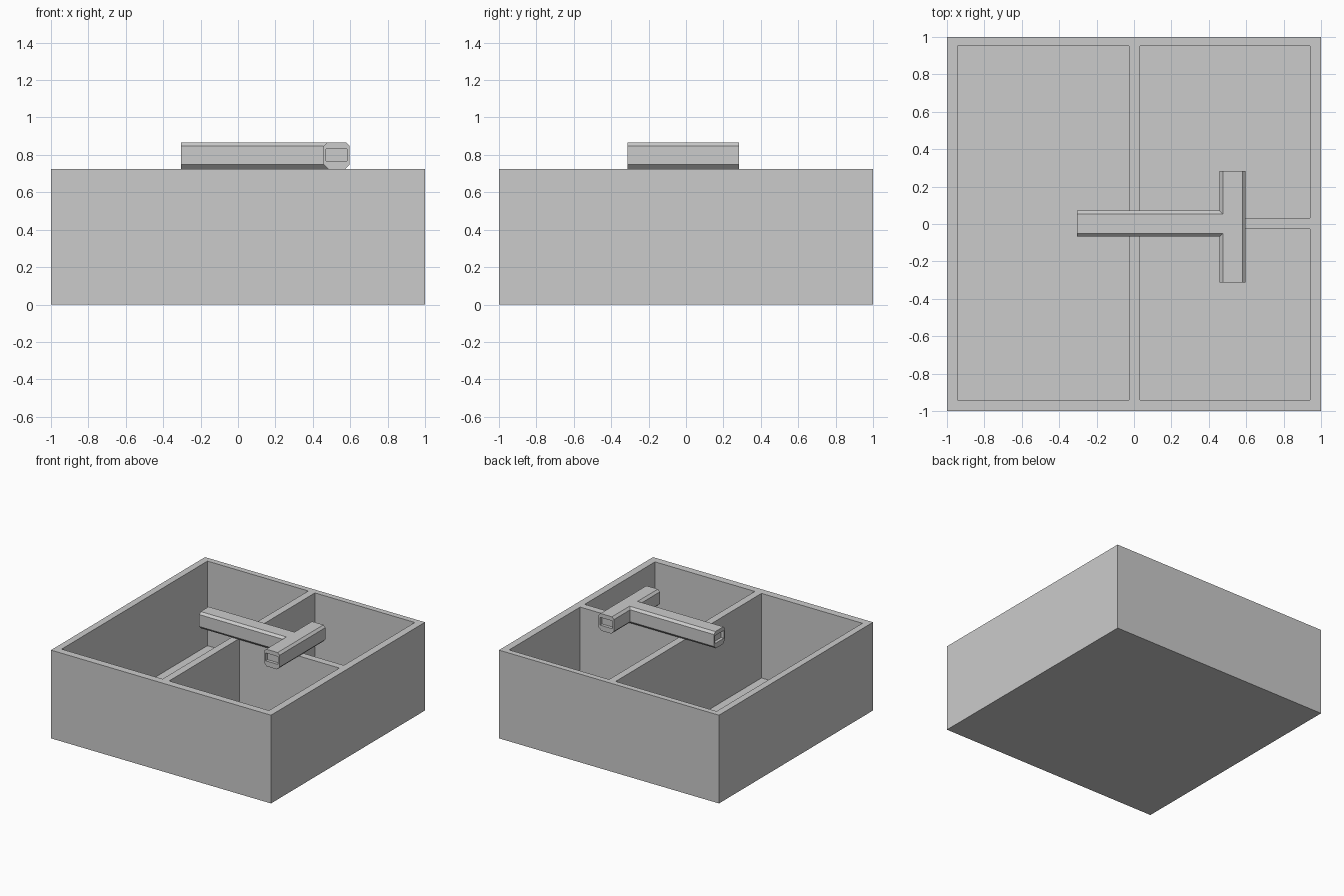
import bpy, bmesh
from mathutils import Matrix

if "Cube" in bpy.data.objects:
    bpy.data.objects.remove(bpy.data.objects["Cube"])


def make_object(name, bm):
    bmesh.ops.recalc_face_normals(bm, faces=bm.faces)
    mesh = bpy.data.meshes.new(name)
    bm.to_mesh(mesh)
    bm.free()
    obj = bpy.data.objects.new(name, mesh)
    bpy.context.collection.objects.link(obj)
    return obj


def box(name, x, y, z):
    """Box from (min, max) pairs."""
    bm = bmesh.new()
    bmesh.ops.create_cube(bm, size=1)
    for v in bm.verts:
        v.co = [a[0] if c < 0 else a[1] for a, c in zip((x, y, z), v.co)]
    return make_object(name, bm)


def combine(target, other, operation):
    """Apply a boolean and discard the helper."""
    mod = target.modifiers.new(operation, 'BOOLEAN')
    mod.operation, mod.solver, mod.object = operation, 'EXACT', other
    bpy.context.view_layer.objects.active = target
    bpy.ops.object.modifier_apply(modifier=mod.name)
    bpy.data.objects.remove(other, do_unlink=True)


TOP, FLOOR = 0.725, 0.03
HALF, UP, LOW = 0.07, 0.018, 0.024      # handle half width, top and bottom chamfers


def handle_bar(name, start, end, centre, along_y=False):
    """Chamfered square bar along x (or y) with a rectangular recess in its ends."""
    h, zb, zt = HALF, TOP, TOP + 2 * HALF
    side = [(h - LOW, zb), (h, zb + LOW), (h, zt - UP), (h - UP, zt)]
    profile = side + [(-a, z) for a, z in reversed(side)]
    bm = bmesh.new()
    face = bm.faces.new([bm.verts.new((start, a, z)) for a, z in profile])
    ext = bmesh.ops.extrude_face_region(bm, geom=[face], use_keep_orig=True)
    moved = [v for v in ext['geom'] if isinstance(v, bmesh.types.BMVert)]
    bmesh.ops.translate(bm, verts=moved, vec=(end - start, 0, 0))
    bar = make_object(name, bm)
    for e in (start, end):
        combine(bar, box("recess_cutter", (e - 0.025, e + 0.025), (-0.057, 0.057),
                         (0.768, 0.832)), 'DIFFERENCE')
    if along_y:
        bar.data.transform(Matrix.Rotation(1.5707963, 4, 'Z'))
        bar.data.transform(Matrix.Translation((centre, 0, 0)))
    else:
        bar.data.transform(Matrix.Translation((0, centre, 0)))
    return bar


# Open tray with one long and two square compartments
tray = box("tray", (-1, 1), (-1, 1), (0, TOP))
for x, y in (((-0.945, -0.028), (-0.94, 0.953)),
             ((0.032, 0.94), (0.032, 0.953)),
             ((0.032, 0.94), (-0.94, -0.027))):
    combine(tray, box("pocket_cutter", x, y, (FLOOR, 1)), 'DIFFERENCE')

# T-shaped handle resting on the dividers
handle = handle_bar("handle", -0.305, 0.50, 0.002)
combine(handle, handle_bar("crossbar", -0.313, 0.283, 0.527, along_y=True), 'UNION')
